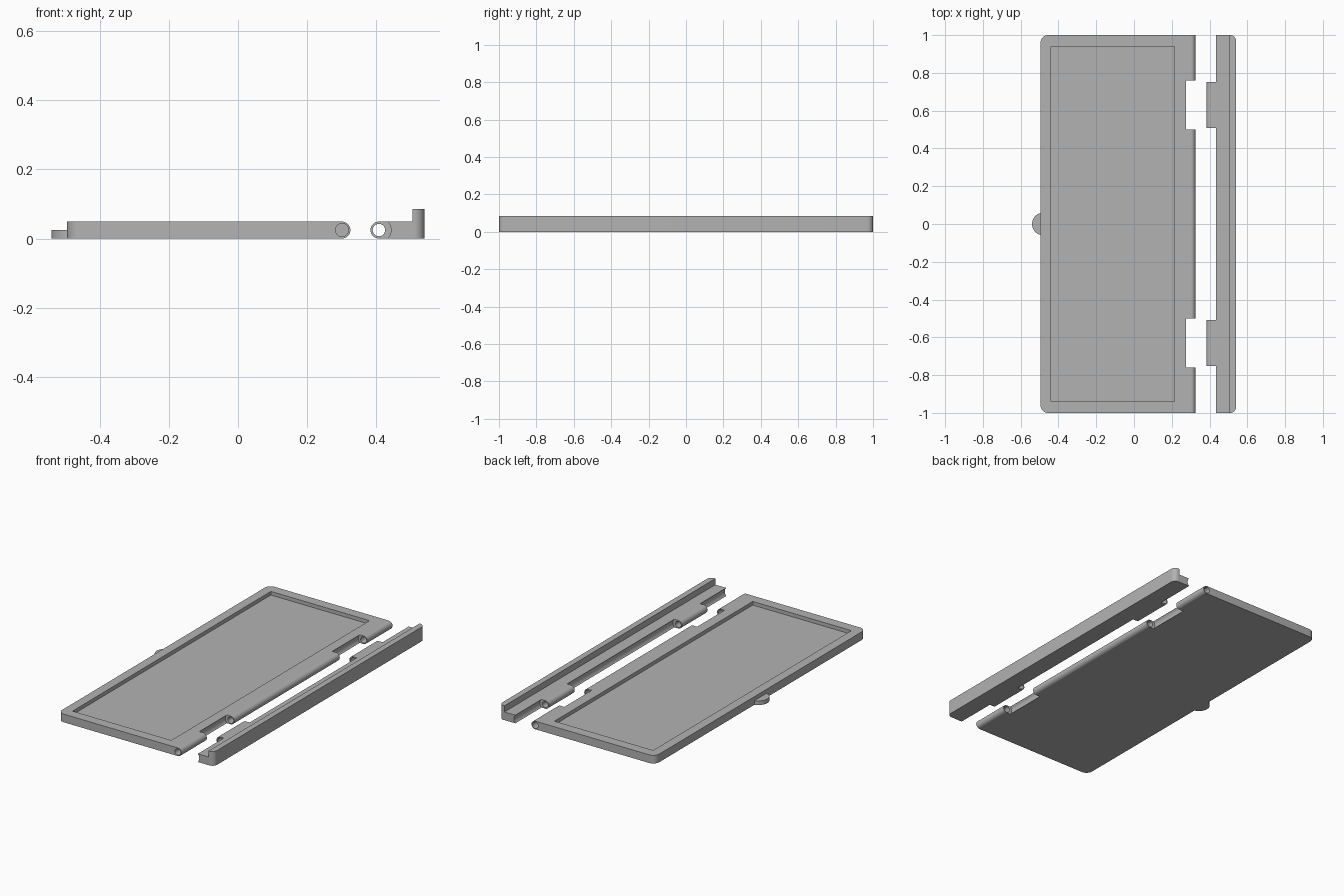
import bpy, bmesh
from math import sin, cos, radians, asin

if "Cube" in bpy.data.objects:
    bpy.data.objects.remove(bpy.data.objects["Cube"], do_unlink=True)

# One plain grey for everything
grey = bpy.data.materials.new("plain grey")
grey.use_nodes = True
colour = (0.45, 0.45, 0.45, 1)
grey.diffuse_color = colour
grey.node_tree.nodes["Principled BSDF"].inputs["Base Color"].default_value = colour

T = 0.049           # plate thickness
R = T / 2           # hinge barrel radius
GAP = 0.035         # clearance radius around a barrel
LID_AXIS, STRIP_AXIS = 0.301, 0.408
OPEN = asin(R / GAP) * 57.29578


def arc(cx, radius, start, end, steps=20):
    """Arc in the x-z plane at barrel height."""
    angles = [radians(start + (end - start) * i / steps) for i in range(steps + 1)]
    return [(cx + radius * cos(a), R + radius * sin(a)) for a in angles]


def prism(name, profile, y0, y1, round_x=None, radius=0):
    """Extrude an x-z profile along y, rounding the upright corners at round_x."""
    bm = bmesh.new()
    face = bm.faces.new([bm.verts.new((x, y0, z)) for x, z in profile])
    ext = bmesh.ops.extrude_face_region(bm, geom=[face])
    moved = [v for v in ext["geom"] if isinstance(v, bmesh.types.BMVert)]
    bmesh.ops.translate(bm, verts=moved, vec=(0, y1 - y0, 0))
    if round_x is not None:
        edges = [e for e in bm.edges
                 if all(abs(v.co.x - round_x) < 1e-5 for v in e.verts)
                 and abs(e.verts[0].co.y - e.verts[1].co.y) < 1e-5]
        bmesh.ops.bevel(bm, geom=edges, offset=radius, segments=10,
                        profile=0.5, affect='EDGES')
    bmesh.ops.recalc_face_normals(bm, faces=bm.faces)
    mesh = bpy.data.meshes.new(name)
    bm.to_mesh(mesh)
    bm.free()
    mesh.materials.append(grey)
    obj = bpy.data.objects.new(name, mesh)
    bpy.context.collection.objects.link(obj)
    return obj


def box(x0, x1, z0, z1):
    return [(x0, z0), (x1, z0), (x1, z1), (x0, z1)]


def select(obj):
    bpy.ops.object.select_all(action='DESELECT')
    obj.select_set(True)
    bpy.context.view_layer.objects.active = obj


def cut(obj, cutter):
    """Subtract the cutter, then discard it."""
    cutter.hide_render = True
    mod = obj.modifiers.new("cut", 'BOOLEAN')
    mod.operation = 'DIFFERENCE'
    mod.solver = 'EXACT'
    mod.object = cutter
    select(obj)
    bpy.ops.object.modifier_apply(modifier=mod.name)
    bpy.data.objects.remove(cutter, do_unlink=True)


def soften(obj):
    select(obj)
    bpy.ops.object.shade_smooth_by_angle(angle=radians(30))


# Lid panel: rounded hinge edge, rounded far corners
lid = prism("lid_panel", [(-0.495, T), (-0.495, 0)] + arc(LID_AXIS, R, -90, 90),
            -1, 1, -0.495, 0.04)
cut(lid, prism("recess_cutter", box(-0.44, 0.215, T - 0.022, 0.1), -0.94, 0.94))

# Hinge notches and pin holes in the lid
for s in (-1, 1):
    notch = arc(LID_AXIS, GAP, 90, 270) + [(0.4, R - GAP), (0.4, R + GAP)]
    cut(lid, prism("notch_cutter", notch, *sorted((s * 0.5, s * 0.76))))
    hole = arc(LID_AXIS, 0.019, 0, 345, 23)
    cut(lid, prism("pin_cutter", hole, *sorted((s * 0.42, s * 1.1))))
soften(lid)

# Finger tab low on the free edge of the lid
bpy.ops.mesh.primitive_cylinder_add(vertices=48, radius=0.06, depth=0.025,
                                    location=(-0.48, 0, 0.0125))
tab = bpy.context.object
tab.name = "finger_tab"
tab.data.materials.append(grey)
bm = bmesh.new()
bm.from_mesh(tab.data)
bmesh.ops.bisect_plane(bm, geom=bm.verts[:] + bm.edges[:] + bm.faces[:],
                       plane_co=(-0.015, 0, 0), plane_no=(1, 0, 0), clear_outer=True)
bmesh.ops.holes_fill(bm, edges=[e for e in bm.edges if e.is_boundary])
bm.to_mesh(tab.data)
bm.free()
soften(tab)

# Hinge strip: hollowed inner edge and raised outer lip
hollow = arc(STRIP_AXIS, GAP, -OPEN, OPEN)
lip = [(0.505, T), (0.505, 0.086), (0.54, 0.086), (0.54, 0)]
soften(prism("hinge_strip", hollow + lip, -1, 1, 0.54, 0.03))

# Hinge knuckles with through holes, seated in the hollow
for s, side in ((-1, "front"), (1, "back")):
    knuckle = prism(side + "_knuckle", arc(STRIP_AXIS, R, 90, 270) + hollow,
                    *sorted((s * 0.508, s * 0.752)))
    hole = arc(STRIP_AXIS, 0.018, 0, 345, 23)
    cut(knuckle, prism("pin_cutter", hole, *sorted((s * 0.4, s * 0.9))))
    soften(knuckle)
